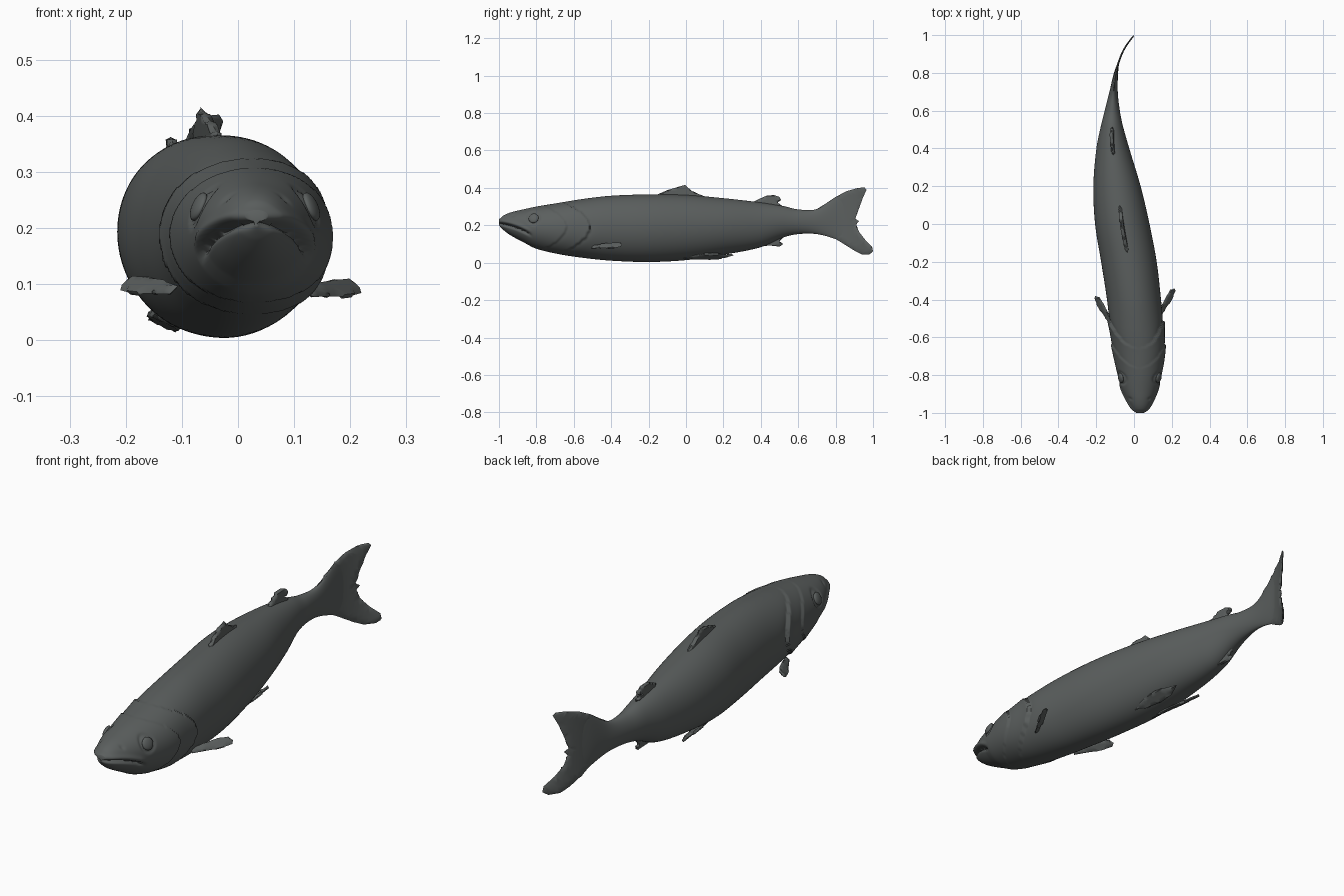
import bpy
import bmesh
from math import sin, cos, pi, exp, radians
from mathutils import Vector, Matrix

cube = bpy.data.objects.get("Cube")
if cube:
    bpy.data.objects.remove(cube, do_unlink=True)

skin = bpy.data.materials.new("dark grey skin")
skin.use_nodes = True
colour = (0.105, 0.115, 0.113, 1)
skin.diffuse_color = colour
shader = skin.node_tree.nodes["Principled BSDF"]
shader.inputs["Base Color"].default_value = colour
shader.inputs["Roughness"].default_value = 0.7

# Body stations: y, centre x, half width, top z, bottom z
STATIONS = [
    (-1.0, .033, .018, .228, .197),
    (-.98, .033, .042, .25, .175),
    (-.94, .032, .066, .268, .145),
    (-.88, .03, .093, .283, .112),
    (-.8, .03, .116, .3, .075),
    (-.68, .026, .137, .32, .046),
    (-.55, .015, .142, .341, .026),
    (-.4, 0, .143, .358, .011),
    (-.2, -.027, .147, .365, .004),
    (0, -.062, .144, .362, .014),
    (.2, -.09, .125, .345, .043),
    (.4, -.112, .087, .322, .083),
    (.52, -.117, .058, .303, .135),
    (.6, -.115, .04, .285, .153),
    (.7, -.108, .022, .287, .153),
    (.8, -.095, .011, .348, .126),
    (.86, -.08, .004, .38, .095),
    (.93, -.05, .003, .39, .06),
    (1.0, 0, .002, .4, .05),
]


def smooth_curve(y, table):
    """Smooth interpolation of every column against the first one."""
    n = len(table)
    y = min(max(y, table[0][0]), table[-1][0])
    i = max(k for k in range(n - 1) if table[k][0] <= y)
    a, b = table[i], table[i + 1]
    before, after = table[max(i - 1, 0)], table[min(i + 2, n - 1)]
    h = b[0] - a[0]
    t = (y - a[0]) / h
    out = []
    for c in range(1, len(a)):
        m0 = (b[c] - before[c]) / (b[0] - before[0]) * h
        m1 = (after[c] - a[c]) / (after[0] - a[0]) * h
        d = b[c] - a[c]
        out.append(a[c] + t * (m0 + t * (3 * d - 2 * m0 - m1 + t * (m0 + m1 - 2 * d))))
    return out


def centre(y):
    return smooth_curve(y, STATIONS)[0]


def bump(d, width):
    return exp(-(d / width) ** 2)


EYE_Y, EYE_Z = -.815, .238


def relief(y, z, side):
    """Mouth, gill covers, eye sockets and nostrils as offsets of the skin."""
    off = 0
    # mouth line with an upper lip
    if y < -.82:
        d = z - (.207 - .09 * (y + 1) - 1.5 * (y + 1) ** 2)
        fade = min(1, (-.82 - y) / .04)
        off += fade * (.007 * bump(d - .017, .012) - .02 * bump(d, .008))
        if d < 0:
            off -= .005 * fade
    # two curved cheek edges, each rising and then stepping down
    for edge, mid, bend, height in ((-.515, .19, 8, .011), (-.64, .19, 9, .005)):
        d = y - (edge - bend * (z - mid) ** 2)
        fade = side * max(0, 1 - (abs(z - mid) / .15) ** 4)
        if d < 0:
            off += height * fade * exp(d / .06)
        else:
            off -= height * .5 * fade * exp(-d / .02)
    # eye socket rim and nostril
    r = ((y - EYE_Y) ** 2 + (z - EYE_Z) ** 2) ** .5
    off -= .006 * bump(r - .031, .006)
    r = ((y + .925) ** 2 + (z - .252) ** 2) ** .5
    return off - .005 * bump(r, .008)


def surface(y, a, detailed=True):
    x, w, top, low = smooth_curve(y, STATIONS)
    mid, h = (top + low) / 2, (top - low) / 2
    z = mid + h * sin(a)
    off = relief(y, z, abs(cos(a)) ** .5) if detailed and y < -.3 else 0
    return Vector((x + (w + off) * cos(a), y, z + off * sin(a) * .6))


def finish(name, bm, sharp=40):
    bmesh.ops.recalc_face_normals(bm, faces=bm.faces[:])
    mesh = bpy.data.meshes.new(name)
    bm.to_mesh(mesh)
    bm.free()
    mesh.materials.append(skin)
    mesh.shade_smooth()
    mesh.set_sharp_from_angle(angle=radians(sharp))
    obj = bpy.data.objects.new(name, mesh)
    bpy.context.collection.objects.link(obj)
    return obj


# Body: rings lofted along the bent spine, closest together at the head
bm = bmesh.new()
RINGS, SIDES = 220, 96
rings = []
for i in range(RINGS):
    y = -1 + 1.86 * (i / (RINGS - 1)) ** 1.5
    rings.append([bm.verts.new(surface(y, 2 * pi * k / SIDES)) for k in range(SIDES)])
for r, s in zip(rings, rings[1:]):
    for k in range(SIDES):
        j = (k + 1) % SIDES
        bm.faces.new((r[k], r[j], s[j], s[k]))
bm.faces.new(rings[0])
bm.faces.new(rings[-1])
finish("body", bm, 60)

# Eyes: flattened balls turned to lie on the skin
for name, sign in (("left_eye", 1), ("right_eye", -1)):
    x, w, top, low = smooth_curve(EYE_Y, STATIONS)
    s = (2 * EYE_Z - top - low) / (top - low)
    slope = (1 - s * s) ** .5
    spot = Vector((x + sign * w * slope, EYE_Y, EYE_Z))
    normal = Vector((sign, -.25, .45)).normalized()
    bm = bmesh.new()
    turn = normal.to_track_quat("Z", "Y").to_matrix().to_4x4()
    bmesh.ops.create_uvsphere(bm, u_segments=24, v_segments=14, radius=.027,
                              matrix=Matrix.Translation(spot) @ turn @ Matrix.Diagonal((1, 1, .4, 1)))
    finish(name, bm)


def fin(name, outline, place, thick, step=.02):
    """Lens-shaped plate: two sheets joined along the outline."""
    bm = bmesh.new()
    for sign in (1, -1):
        sheet = bmesh.new()
        sheet.faces.new([sheet.verts.new((u, v, 0)) for u, v in outline])
        bmesh.ops.triangulate(sheet, faces=sheet.faces[:])
        for axis in (0, 1):
            values = [p[axis] for p in outline]
            cut = min(values) + step * .6
            while cut < max(values):
                spot, normal = Vector(), Vector()
                spot[axis], normal[axis] = cut, 1
                geom = sheet.verts[:] + sheet.edges[:] + sheet.faces[:]
                bmesh.ops.bisect_plane(sheet, geom=geom, plane_co=spot, plane_no=normal)
                cut += step
        moved = {v: bm.verts.new(place(v.co.x, v.co.y, 0 if v.is_boundary else sign * thick))
                 for v in sheet.verts}
        for f in sheet.faces:
            bm.faces.new([moved[v] for v in f.verts])
        sheet.free()
    bmesh.ops.remove_doubles(bm, verts=bm.verts[:], dist=.0002)
    return finish(name, bm, 50)


def midline(lean=0, base=0):
    return lambda y, z, w: Vector((centre(y) + w + lean * (z - base), y, z))


# Fins on the midline, outlined in y and z
fin("tail_fin", [(.66, .27), (.7, .287), (.75, .318), (.8, .352), (.86, .383), (.92, .4),
                 (.955, .402), (.965, .39), (.945, .345), (.925, .29), (.905, .235),
                 (.925, .222), (.91, .205), (.925, .165), (.96, .12), (.995, .085),
                 (1, .06), (.98, .044), (.94, .045), (.9, .065), (.86, .09), (.8, .127),
                 (.74, .15), (.66, .165)], midline(), .005)
fin("dorsal_fin", [(-.16, .34), (-.15, .366), (-.1, .388), (-.05, .403), (-.005, .416),
                   (.01, .402), (.03, .385), (.065, .368), (.1, .355), (.1, .33)],
    midline(-.1, .36), .009, .015)
fin("adipose_fin", [(.34, .31), (.36, .325), (.4, .345), (.43, .358), (.47, .362), (.5, .352),
                    (.508, .335), (.49, .322), (.52, .3), (.42, .29)],
    midline(-.1, .32), .009, .012)
fin("anal_fin", [(.36, .11), (.4, .088), (.45, .092), (.5, .086), (.52, .1), (.5, .115),
                 (.53, .145), (.45, .15)], midline(), .007, .012)


def paddle(root, along, across):
    root, along, across = Vector(root), Vector(along).normalized(), Vector(across).normalized()
    out = along.cross(across).normalized()
    return lambda u, v, w: root + along * u + across * v + out * w


# Paired fins, outlined along and across each paddle
PECTORAL = [(-.02, -.012), (.05, -.02), (.11, -.025), (.15, -.018), (.165, 0), (.155, .015),
            (.1, .02), (.04, .014), (-.02, .01)]
PELVIC = [(-.03, 0), (.05, -.02), (.13, -.026), (.2, -.016), (.255, .012), (.2, .024),
          (.14, .034), (.07, .024)]
for side, sign, root in (("left", 1, (.135, -.485, .085)), ("right", -1, (-.125, -.525, .09))):
    fin(side + "_pectoral_fin", PECTORAL,
        paddle(root, (sign * .48, .87, .06), (sign * .6, -.25, -.6)), .005, .012)
    fin(side + "_pelvic_fin", PELVIC,
        paddle((centre(0) + sign * .05, 0, .03), (sign * .02 - .12, 1, .015),
               (sign * .8, 0, .5)), .006, .015)
